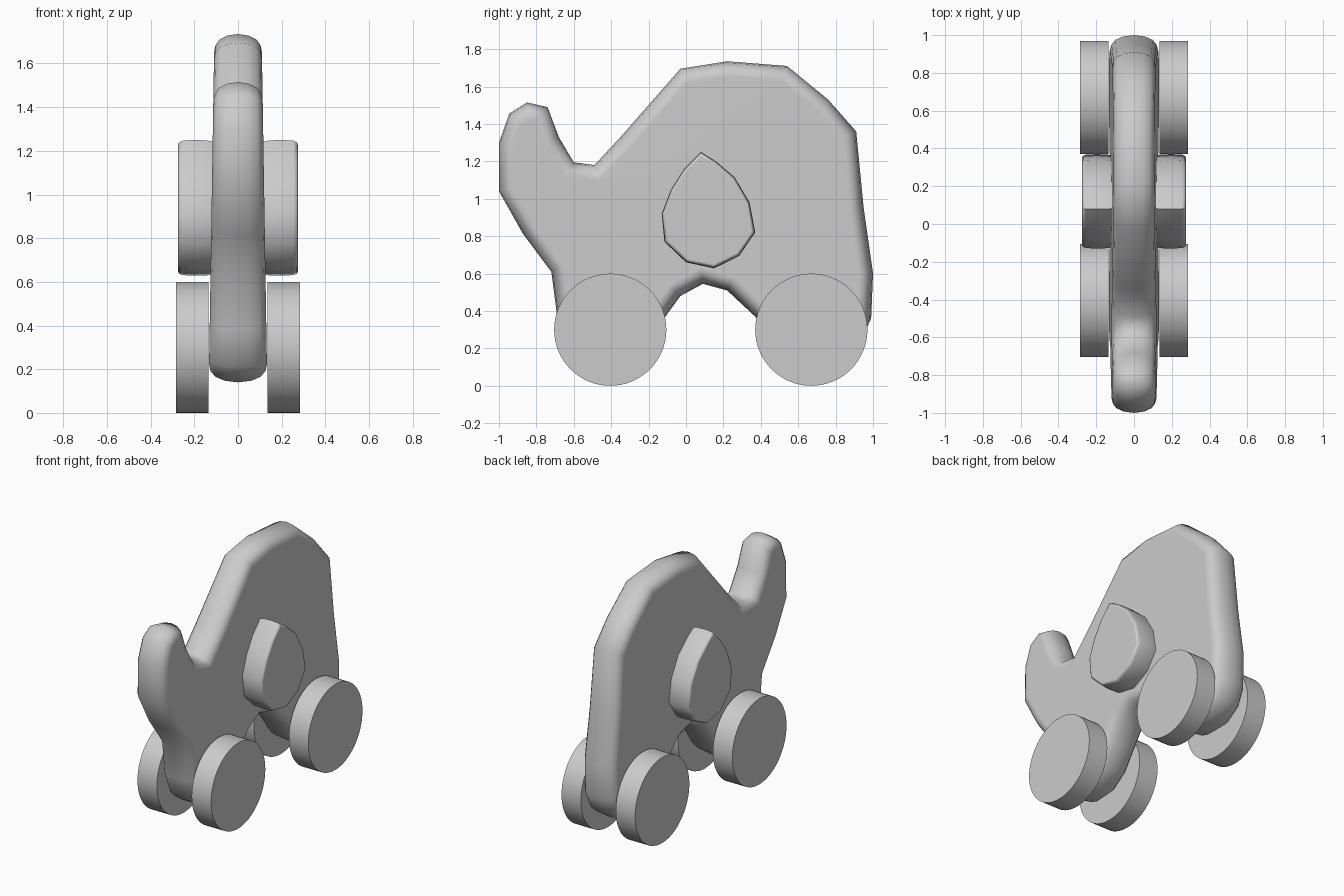
import bpy, bmesh
from math import radians, pi
from mathutils import Matrix, Vector

if "Cube" in bpy.data.objects:
    bpy.data.objects.remove(bpy.data.objects["Cube"])


def finish(name, bm, angle, mirror=False):
    bmesh.ops.recalc_face_normals(bm, faces=bm.faces)
    mesh = bpy.data.meshes.new(name)
    bm.to_mesh(mesh)
    bm.free()
    obj = bpy.data.objects.new(name, mesh)
    bpy.context.collection.objects.link(obj)
    mesh.shade_smooth()
    mesh.set_sharp_from_angle(angle=radians(angle))
    if mirror:
        obj.modifiers.new("Mirror", 'MIRROR').use_mirror_merge = False
    weighted = obj.modifiers.new("Weighted normals", 'WEIGHTED_NORMAL')
    weighted.keep_sharp = True
    return obj


def inset(points, d):
    """Shrink a clockwise (y, z) outline by d with mitred corners."""
    pts = [Vector(p) for p in points]
    out = []
    for i, p in enumerate(pts):
        a = (p - pts[i - 1]).normalized()
        b = (pts[(i + 1) % len(pts)] - p).normalized()
        na, nb = Vector((a.y, -a.x)), Vector((b.y, -b.x))
        out.append(p + (na + nb) * d / (1 + na.dot(nb)))
    return out


def slab(name, outline, sections, width, angle, mirror=False):
    """Loft an outline across x; sections are (x factor, inset)."""
    bm = bmesh.new()
    rings = []
    for f, d in sections:
        rings.append([bm.verts.new((f * width(z), y, z))
                      for y, z in inset(outline, d)])
    n = len(outline)
    for r, s in zip(rings, rings[1:]):
        for i in range(n):
            j = (i + 1) % n
            bm.faces.new((r[i], r[j], s[j], s[i]))
    bm.faces.new(rings[0])
    bm.faces.new(rings[-1])
    return finish(name, bm, angle, mirror)


# Body with raised trunk and two legs, slightly thicker towards the bottom
body = [(-0.85, 1.515), (-0.74, 1.49), (-0.68, 1.33), (-0.60, 1.195),
        (-0.49, 1.18), (-0.35, 1.33), (-0.03, 1.695), (0.22, 1.735),
        (0.54, 1.71), (0.76, 1.53), (0.91, 1.36), (0.95, 0.95),
        (1.0, 0.60), (0.99, 0.36), (0.93, 0.23), (0.80, 0.145),
        (0.60, 0.145), (0.47, 0.23), (0.37, 0.37), (0.22, 0.51),
        (0.09, 0.545), (-0.03, 0.48), (-0.11, 0.37), (-0.20, 0.24),
        (-0.33, 0.15), (-0.50, 0.14), (-0.62, 0.21), (-0.69, 0.38),
        (-0.72, 0.61), (-0.87, 0.81), (-1.0, 1.04), (-1.0, 1.30),
        (-0.945, 1.455)]
half = [(0.0, 0.0), (0.45, 0.007), (0.78, 0.025), (0.94, 0.05), (1.0, 0.08)]
sections = [(-f, d) for f, d in reversed(half[1:])] + half
slab("body", body, sections, lambda z: 0.136 - 0.016 * z, 60)

# Teardrop ears
ear = [(0.08, 1.25), (0.16, 1.20), (0.26, 1.115), (0.34, 0.98),
       (0.37, 0.82), (0.285, 0.695), (0.15, 0.628), (0.0, 0.66),
       (-0.115, 0.77), (-0.13, 0.92), (-0.08, 1.05), (-0.01, 1.16)]
slab("ears", ear, [(0.10, 0.01), (0.14, 0.002), (0.20, 0.0),
                   (0.255, 0.003), (0.27, 0.009), (0.275, 0.02)],
     lambda z: 1.0, 50, mirror=True)

# Wheels
for name, y in (("front_wheels", -0.405), ("rear_wheels", 0.67)):
    bm = bmesh.new()
    bmesh.ops.create_cone(
        bm, cap_ends=True, segments=64, radius1=0.3, radius2=0.3, depth=0.15,
        matrix=Matrix.Translation((0.21, y, 0.3)) @ Matrix.Rotation(pi / 2, 4, 'Y'))
    finish(name, bm, 30, mirror=True)
